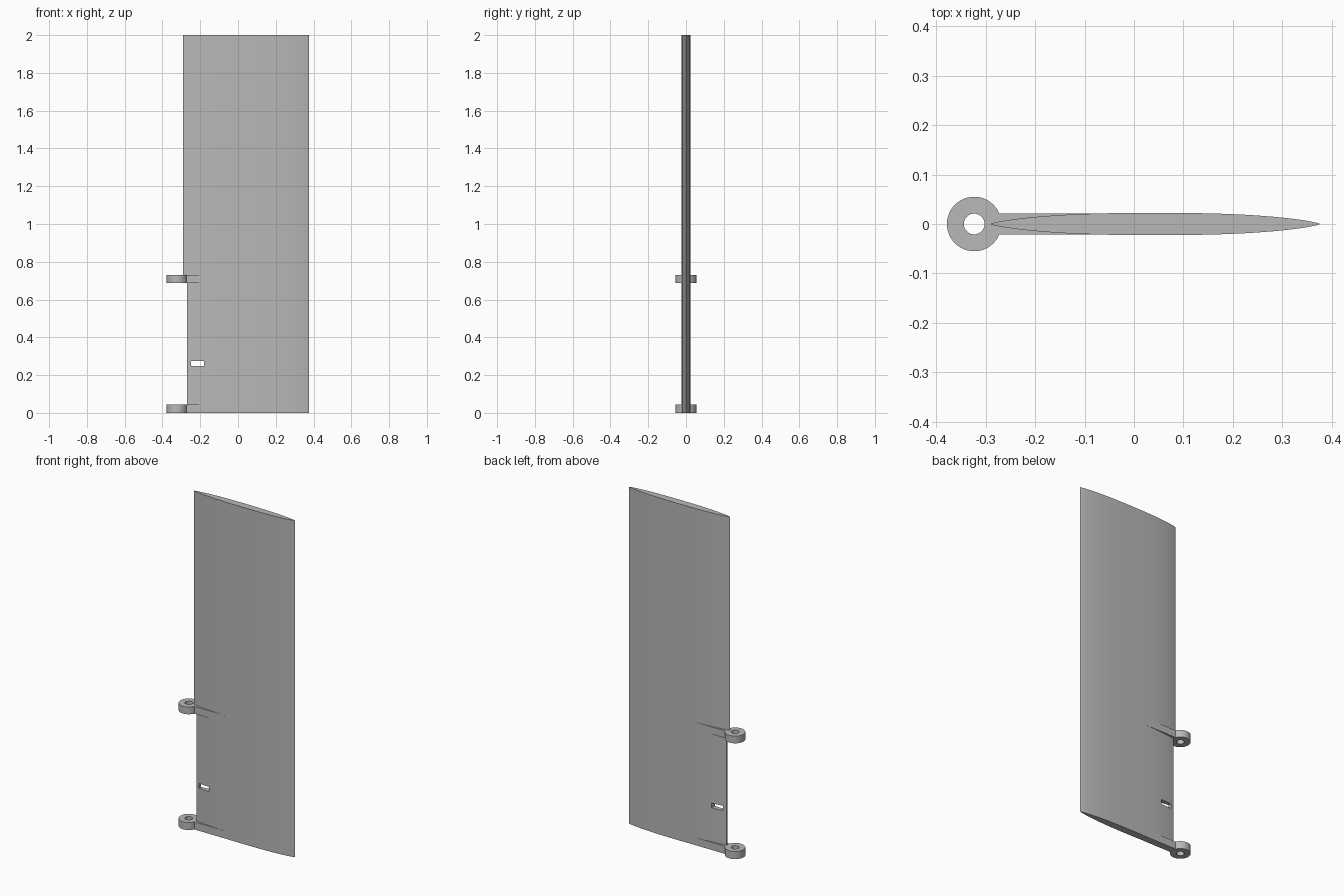
import bpy
import bmesh
from math import cos, sin, pi, radians

cube = bpy.data.objects.get("Cube")
if cube:
    bpy.data.objects.remove(cube, do_unlink=True)

# Single grey finish
grey = bpy.data.materials.new("plain grey")
grey.use_nodes = True
colour = (0.48, 0.48, 0.48, 1)
grey.diffuse_color = colour
grey.node_tree.nodes["Principled BSDF"].inputs["Base Color"].default_value = colour


def prism(name, outline, z0, z1):
    """Extrude a flat xy outline from z0 to z1."""
    bm = bmesh.new()
    face = bm.faces.new([bm.verts.new((x, y, z0)) for x, y in outline])
    top = bmesh.ops.extrude_face_region(bm, geom=[face])["geom"]
    verts = [v for v in top if isinstance(v, bmesh.types.BMVert)]
    bmesh.ops.translate(bm, verts=verts, vec=(0, 0, z1 - z0))
    bmesh.ops.recalc_face_normals(bm, faces=bm.faces)
    mesh = bpy.data.meshes.new(name)
    bm.to_mesh(mesh)
    bm.free()
    mesh.materials.append(grey)
    obj = bpy.data.objects.new(name, mesh)
    bpy.context.collection.objects.link(obj)
    return obj


def box(x0, x1, y):
    return [(x0, -y), (x1, -y), (x1, y), (x0, y)]


def circle(cx, r, n=48):
    return [(cx + r * cos(2 * pi * i / n), r * sin(2 * pi * i / n)) for i in range(n)]


def activate(obj):
    bpy.ops.object.select_all(action='DESELECT')
    obj.select_set(True)
    bpy.context.view_layer.objects.active = obj


def cut(obj, cutter):
    """Subtract the cutter and remove it."""
    mod = obj.modifiers.new("cut", 'BOOLEAN')
    mod.operation = 'DIFFERENCE'
    mod.solver = 'EXACT'
    mod.object = cutter
    cutter.hide_render = True
    activate(obj)
    bpy.ops.object.modifier_apply(modifier=mod.name)
    bpy.data.objects.remove(cutter, do_unlink=True)


def smooth(obj):
    activate(obj)
    bpy.ops.object.shade_smooth_by_angle(angle=radians(30))


# Slender foil section, pointed at both edges
LEAD, TRAIL, HALF = -0.29, 0.376, 0.0225
MID, CHORD = (LEAD + TRAIL) / 2, (TRAIL - LEAD) / 2
STEPS = 28
side = []
for i in range(STEPS + 1):
    u = -cos(pi * i / STEPS)
    side.append((MID + CHORD * u, HALF * max(0, 1 - abs(u) ** 2.5) ** 0.75))
outline = side + [(x, -y) for x, y in side[-2:0:-1]]

blade = prism("blade", outline, 0, 2)

# Squared leading edge on the lower part, and a slot through the blade
cut(blade, prism("edge_cutter", box(-0.4, -0.27, 0.1), -0.1, 0.71))
cut(blade, prism("slot_cutter", box(-0.249, -0.18, 0.1), 0.247, 0.275))
smooth(blade)

# Two hinge lugs, each a pierced ring with an arm let into the blade
PIN = -0.323
for label, z0, z1 in (("lower", 0, 0.045), ("upper", 0.688, 0.731)):
    ring = prism(label + "_hinge_ring", circle(PIN, 0.055), z0, z1)
    cut(ring, prism("pin_cutter", circle(PIN, 0.021), z0 - 0.1, z1 + 0.1))
    smooth(ring)
    prism(label + "_hinge_arm", box(-0.29, -0.07, 0.0215), z0, z1)
